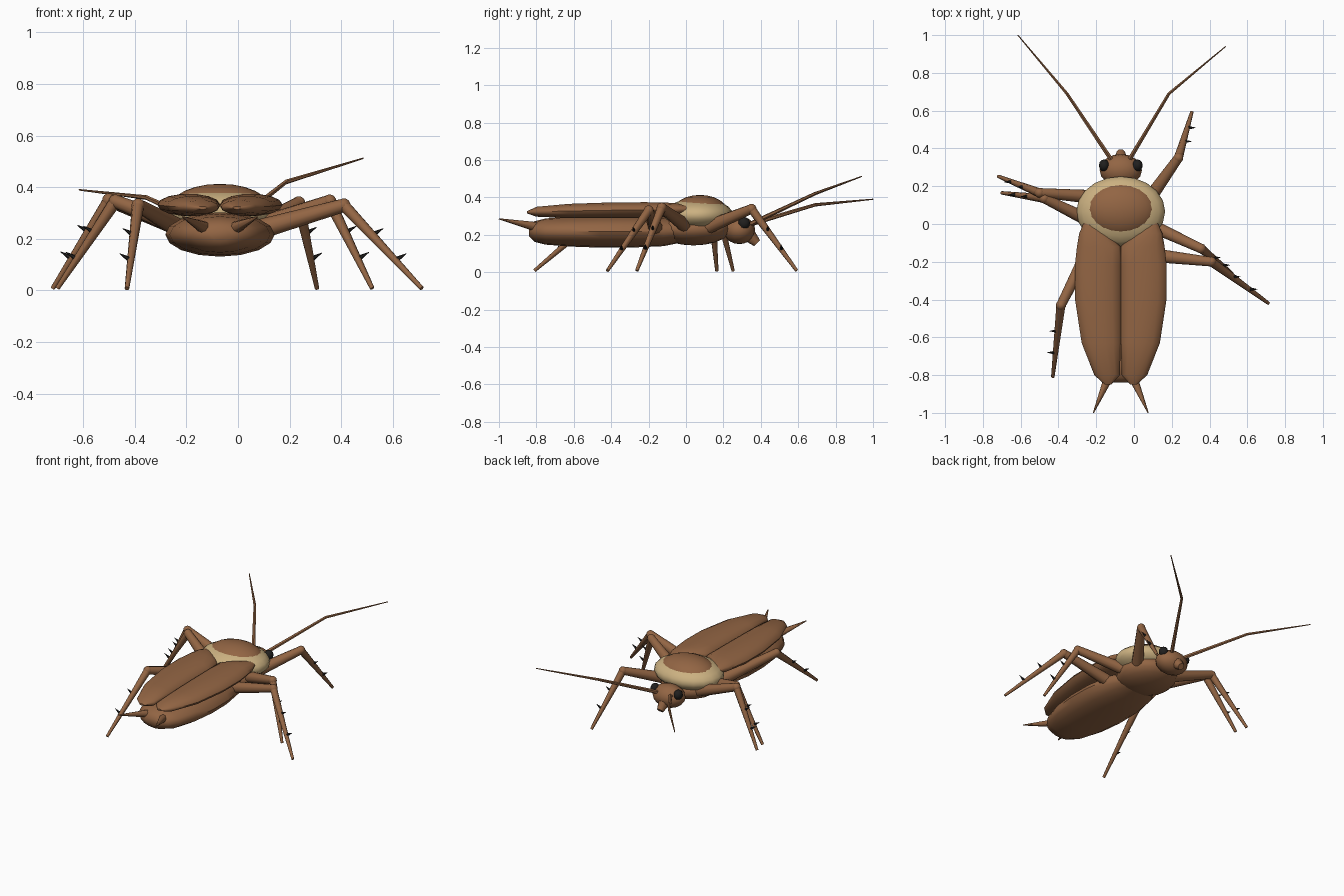
import bpy, bmesh, math
from mathutils import Vector, Matrix

if "Cube" in bpy.data.objects:
    bpy.data.objects.remove(bpy.data.objects["Cube"])

MID = -0.07  # body centre line


def material(name, rgb):
    m = bpy.data.materials.new(name)
    m.use_nodes = True
    m.diffuse_color = (*rgb, 1)
    m.node_tree.nodes["Principled BSDF"].inputs["Base Color"].default_value = (*rgb, 1)
    return m


BROWN = material("chestnut brown", (0.29, 0.13, 0.057))
TAN = material("pale tan", (0.60, 0.44, 0.22))
BLACK = material("near black", (0.015, 0.014, 0.013))


def finish(name, bm, mat):
    bmesh.ops.recalc_face_normals(bm, faces=bm.faces)
    mesh = bpy.data.meshes.new(name)
    bm.to_mesh(mesh)
    bm.free()
    mesh.materials.append(mat)
    obj = bpy.data.objects.new(name, mesh)
    bpy.context.collection.objects.link(obj)
    bpy.ops.object.select_all(action="DESELECT")
    obj.select_set(True)
    bpy.context.view_layer.objects.active = obj
    bpy.ops.object.shade_smooth_by_angle(angle=math.radians(50))
    return obj


def ellipsoid(name, centre, radii, mat, segs=16, rings=10):
    bm = bmesh.new()
    bmesh.ops.create_uvsphere(bm, u_segments=segs, v_segments=rings, radius=1,
                              matrix=Matrix.Translation(centre) @ Matrix.Diagonal((*radii, 1)))
    return finish(name, bm, mat)


def add_cone(bm, a, b, r1, r2, sides=8):
    a, b = Vector(a), Vector(b)
    d = b - a
    turn = d.to_track_quat("Z", "Y").to_matrix().to_4x4()
    bmesh.ops.create_cone(bm, cap_ends=True, segments=sides, radius1=r1, radius2=r2,
                          depth=d.length, matrix=Matrix.Translation((a + b) / 2) @ turn)


def cone(name, a, b, r1, r2, mat, sides=8):
    bm = bmesh.new()
    add_cone(bm, a, b, r1, r2, sides)
    return finish(name, bm, mat)


def loft(name, stations, mat, sides=14):
    """Stations along y: (y, x from, x to, centre z, half height)."""
    bm = bmesh.new()
    rings = []
    for y, x0, x1, z, h in stations:
        ring = []
        for i in range(sides):
            t = math.tau * i / sides
            x = (x0 + x1) / 2 + (x1 - x0) / 2 * math.cos(t)
            ring.append(bm.verts.new((x, y, z + h * math.sin(t))))
        rings.append(ring)
    for r, s in zip(rings, rings[1:]):
        for i in range(sides):
            j = (i + 1) % sides
            bm.faces.new((r[i], r[j], s[j], s[i]))
    bm.faces.new(rings[0])
    bm.faces.new(rings[-1])
    return finish(name, bm, mat)


# Abdomen, thorax and shield
belly = [(0.02, 0.10, 0.05), (-0.12, 0.18, 0.078), (-0.3, 0.21, 0.086), (-0.46, 0.212, 0.086),
         (-0.62, 0.195, 0.08), (-0.75, 0.155, 0.07), (-0.81, 0.11, 0.055), (-0.84, 0.05, 0.025)]
loft("abdomen", [(y, MID - w, MID + w, 0.217, h) for y, w, h in belly], BROWN, 16)
ellipsoid("thorax", (MID, 0.04, 0.23), (0.19, 0.2, 0.087), BROWN)
ellipsoid("shield_rim", (MID, 0.066, 0.305), (0.235, 0.186, 0.09), TAN, 20, 12)
ellipsoid("shield_disc", (MID, 0.075, 0.32), (0.194, 0.149, 0.093), BROWN, 20, 12)

# Wing cases: inner and outer distance from the centre line
wing = [(0.01, 0.12, 0.195, 0.335, 0.018), (-0.05, 0.07, 0.22, 0.335, 0.034),
        (-0.12, 0, 0.232, 0.334, 0.04), (-0.22, 0, 0.243, 0.332, 0.043),
        (-0.4, 0, 0.242, 0.331, 0.043), (-0.63, 0, 0.207, 0.327, 0.039),
        (-0.8, 0.005, 0.14, 0.323, 0.027), (-0.85, 0.05, 0.085, 0.32, 0.006)]
for side, label in ((1, "left"), (-1, "right")):
    loft(label + "_wing_case", [(y, MID + side * a, MID + side * b, z, h)
                                for y, a, b, z, h in wing], BROWN)
    # Tail spike and eye
    cone(label + "_tail_spike", (MID + side * 0.055, -0.79, 0.24),
         (MID + side * 0.145, -1.0, 0.285), 0.027, 0.003, BROWN)
    ellipsoid(label + "_eye", (MID + side * 0.088, 0.31, 0.262), (0.028, 0.032, 0.032),
              BLACK, 12, 8)

# Head and mouth
ellipsoid("head", (MID, 0.285, 0.225), (0.112, 0.085, 0.075), BROWN)
cone("mouth", (MID, 0.32, 0.215), (MID, 0.38, 0.155), 0.045, 0.022, BROWN, 10)

# Antennae: root, bend, tip
antennae = {"left": ((-0.025, 0.34, 0.255), (0.185, 0.69, 0.42), (0.485, 0.94, 0.512)),
            "right": ((-0.12, 0.34, 0.255), (-0.355, 0.69, 0.36), (-0.615, 1.0, 0.39))}
for label, (root, bend, tip) in antennae.items():
    bm = bmesh.new()
    add_cone(bm, root, bend, 0.013, 0.009, 6)
    add_cone(bm, bend, tip, 0.009, 0.003, 6)
    finish(label + "_antenna", bm, BROWN)

# Legs in a walking pose: hip, knee, foot
legs = {
    "left_front": ((0.05, 0.09, 0.23), (0.235, 0.35, 0.338), (0.306, 0.592, 0.008)),
    "left_middle": ((0.03, 0.02, 0.23), (0.355, -0.13, 0.345), (0.52, -0.263, 0.008)),
    "left_hind": ((0.06, -0.16, 0.23), (0.41, -0.2, 0.33), (0.712, -0.42, 0.008)),
    "right_front": ((-0.18, 0.14, 0.23), (-0.5, 0.165, 0.35), (-0.718, 0.252, 0.008)),
    "right_middle": ((-0.18, -0.01, 0.23), (-0.475, 0.135, 0.345), (-0.7, 0.165, 0.008)),
    "right_hind": ((-0.21, -0.08, 0.23), (-0.387, -0.43, 0.33), (-0.43, -0.81, 0.008)),
}
for label, points in legs.items():
    hip, knee, foot = map(Vector, points)
    side = 1 if label.startswith("left") else -1
    bm = bmesh.new()
    add_cone(bm, hip, knee, 0.04, 0.026, 10)
    finish(label + "_thigh", bm, BROWN)
    ellipsoid(label + "_knee", knee, (0.027, 0.027, 0.027), BROWN, 10, 8)
    cone(label + "_shin", knee, foot, 0.024, 0.009, BROWN)
    # Dark spines on the outside of the shin
    bm = bmesh.new()
    for t in (0.36, 0.66):
        p = knee.lerp(foot, t)
        add_cone(bm, p, p + Vector((side * 0.044, 0, 0.026)), 0.012, 0.001, 6)
    finish(label + "_spines", bm, BLACK)
